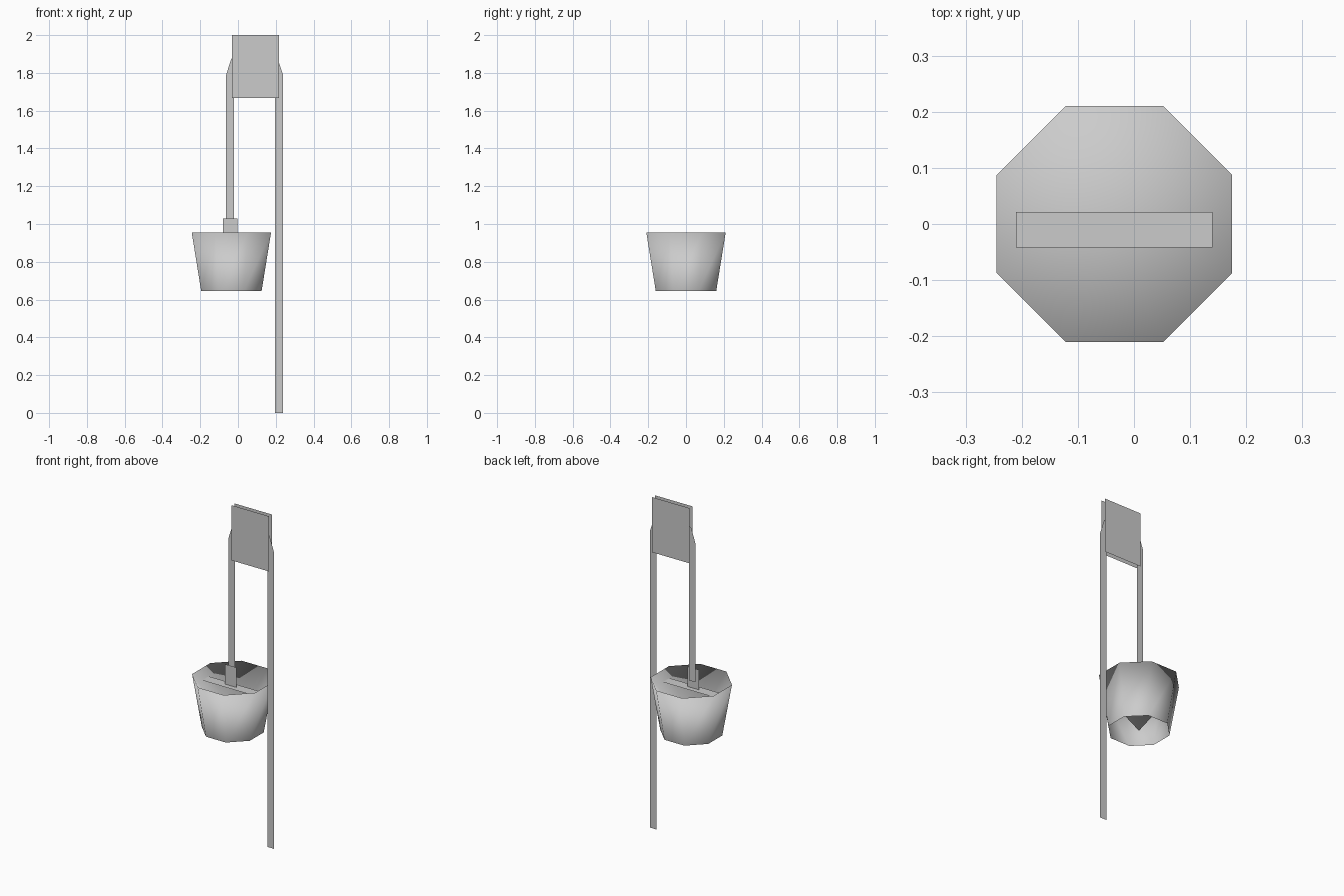
import bpy, bmesh, math

if "Cube" in bpy.data.objects:
    bpy.data.objects.remove(bpy.data.objects["Cube"])

grey = bpy.data.materials.new("plain grey")
grey.diffuse_color = (0.6, 0.6, 0.6, 1)
grey.use_nodes = True
grey.node_tree.nodes["Principled BSDF"].inputs["Base Color"].default_value = grey.diffuse_color


def make(name, verts, faces, smooth=False):
    me = bpy.data.meshes.new(name)
    me.from_pydata(verts, [], faces)
    me.materials.append(grey)
    ob = bpy.data.objects.new(name, me)
    bpy.context.collection.objects.link(ob)
    for p in me.polygons:
        p.use_smooth = smooth
    return ob


def sheet(name, x0, x1, z0, z1, y):
    # upright flat sheet facing the front
    return make(name, [(x0, y, z0), (x1, y, z0), (x1, y, z1), (x0, y, z1)], [(0, 1, 2, 3)])


# Rope: flat ribbon running up, over the pulley in a half circle, and down
cx, cz, r_out, r_in, steps = 0.0875, 1.785, 0.152, 0.108, 5
path = [(-1, 0, 0.955)]
path += [(-math.cos(math.pi * i / steps), math.sin(math.pi * i / steps), cz) for i in range(steps + 1)]
path += [(1, 0, 0.0)]
verts = []
for c, s, z in path:
    verts += [(cx + r * c, 0, z + r * s) for r in (r_out, r_in)]
make("rope", verts, [(2 * i, 2 * i + 1, 2 * i + 3, 2 * i + 2) for i in range(len(path) - 1)])

# Two pulley cheek plates, one on each side of the rope
for side, y in (("front", -0.014), ("back", 0.014)):
    sheet(side + "_pulley_plate", -0.033, 0.217, 1.668, 2.0, y)

# Hanger tab at the rope end
sheet("hanger_tab", -0.08, -0.003, 0.91, 1.03, -0.01)

# Crossbar lying in the mouth of the bucket
make("crossbar", [(-0.21, -0.042, 0.91), (0.14, -0.042, 0.91), (0.14, 0.021, 0.91), (-0.21, 0.021, 0.91)],
     [(0, 1, 2, 3)])

# Bucket: eight-sided tapered wall with a funnel inside that meets the rim
bx, n = -0.035, 8
verts = []
for half, z in ((0.16, 0.645), (0.21, 0.955)):
    r = half / math.cos(math.pi / n)
    for i in range(n):
        a = 2 * math.pi * (i + 0.5) / n
        verts.append((bx + r * math.cos(a), r * math.sin(a), z))
verts.append((bx, 0, 0.645))
faces = []
for i in range(n):
    j = (i + 1) % n
    faces += [(i, j, n + j, n + i), (n + i, n + j, 2 * n)]
make("bucket", verts, faces, smooth=True)
